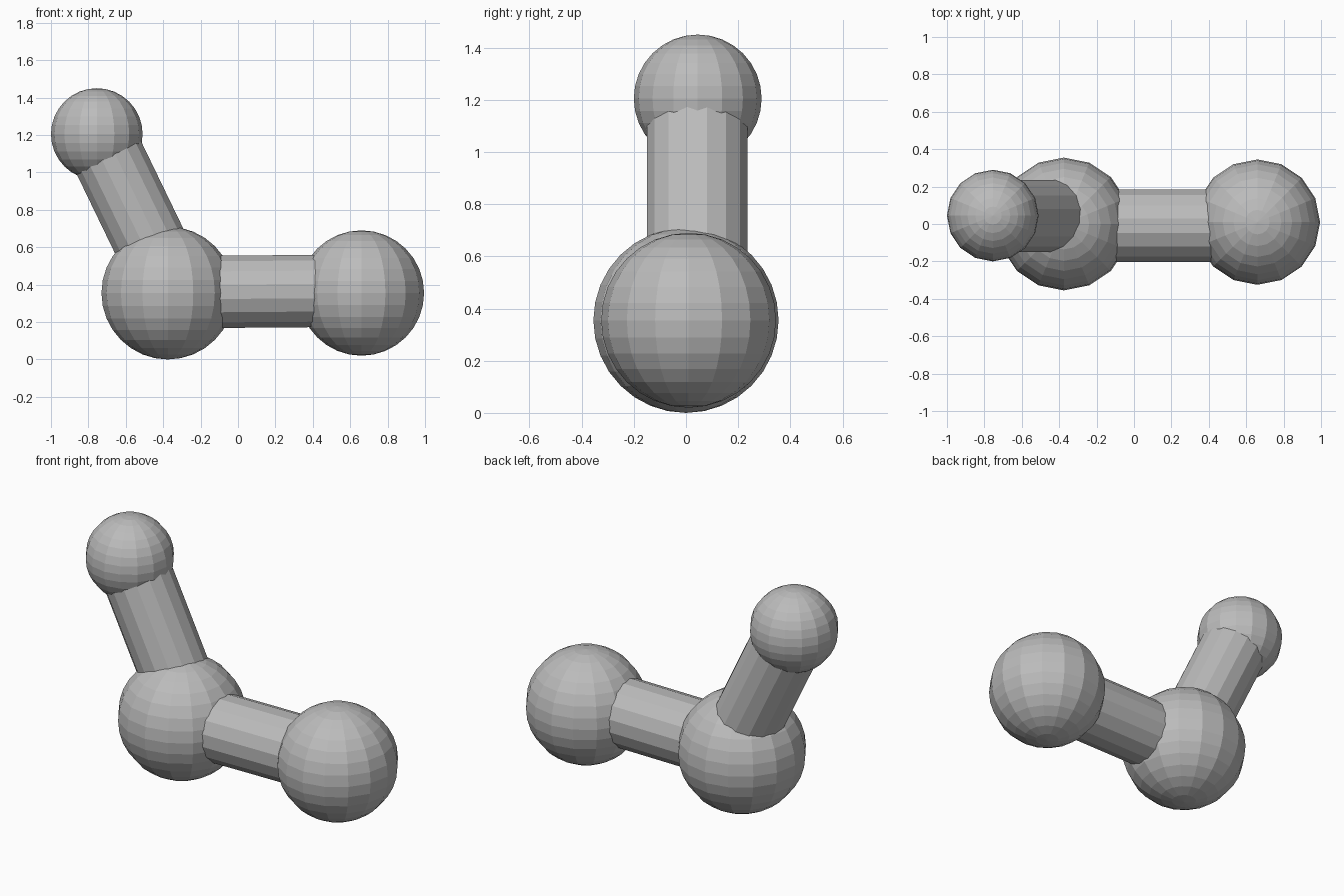
import bpy
import math
from mathutils import Vector, Matrix

if "Cube" in bpy.data.objects:
    bpy.data.objects.remove(bpy.data.objects["Cube"], do_unlink=True)

# Single grey material
grey = bpy.data.materials.new("mid_grey")
grey.use_nodes = True
colour = (0.5, 0.5, 0.5, 1)
grey.diffuse_color = colour
grey.node_tree.nodes["Principled BSDF"].inputs["Base Color"].default_value = colour


def finish(name):
    obj = bpy.context.object
    obj.name = name
    obj.data.materials.append(grey)
    bpy.ops.object.shade_flat()
    return obj


def ball(name, centre, radius):
    bpy.ops.mesh.primitive_uv_sphere_add(
        segments=16, ring_count=16, radius=radius, location=centre)
    return finish(name)


def rod(name, start, end, radius):
    start, end = Vector(start), Vector(end)
    axis = end - start
    bpy.ops.mesh.primitive_cylinder_add(vertices=16, radius=radius, depth=axis.length)
    obj = finish(name)
    # Half a side of roll puts a flat facet along the top of the rod
    roll = Matrix.Rotation(math.pi / 16, 4, "Z")
    tilt = Vector((0, 0, 1)).rotation_difference(axis).to_matrix().to_4x4()
    obj.matrix_world = Matrix.Translation((start + end) / 2) @ tilt @ roll
    return obj


# Balls
ball("central_ball", (-0.375, 0.0, 0.355), 0.355)
ball("side_ball", (0.66, 0.01, 0.355), 0.335)
ball("upper_ball", (-0.755, 0.045, 1.205), 0.245)

# Connecting rods, with their ends buried in the balls
rod("level_rod", (-0.28, -0.01, 0.36), (0.6, -0.01, 0.367), 0.197)
rod("slanted_rod", (-0.38, 0.043, 0.437), (-0.725, 0.043, 1.15), 0.197)
